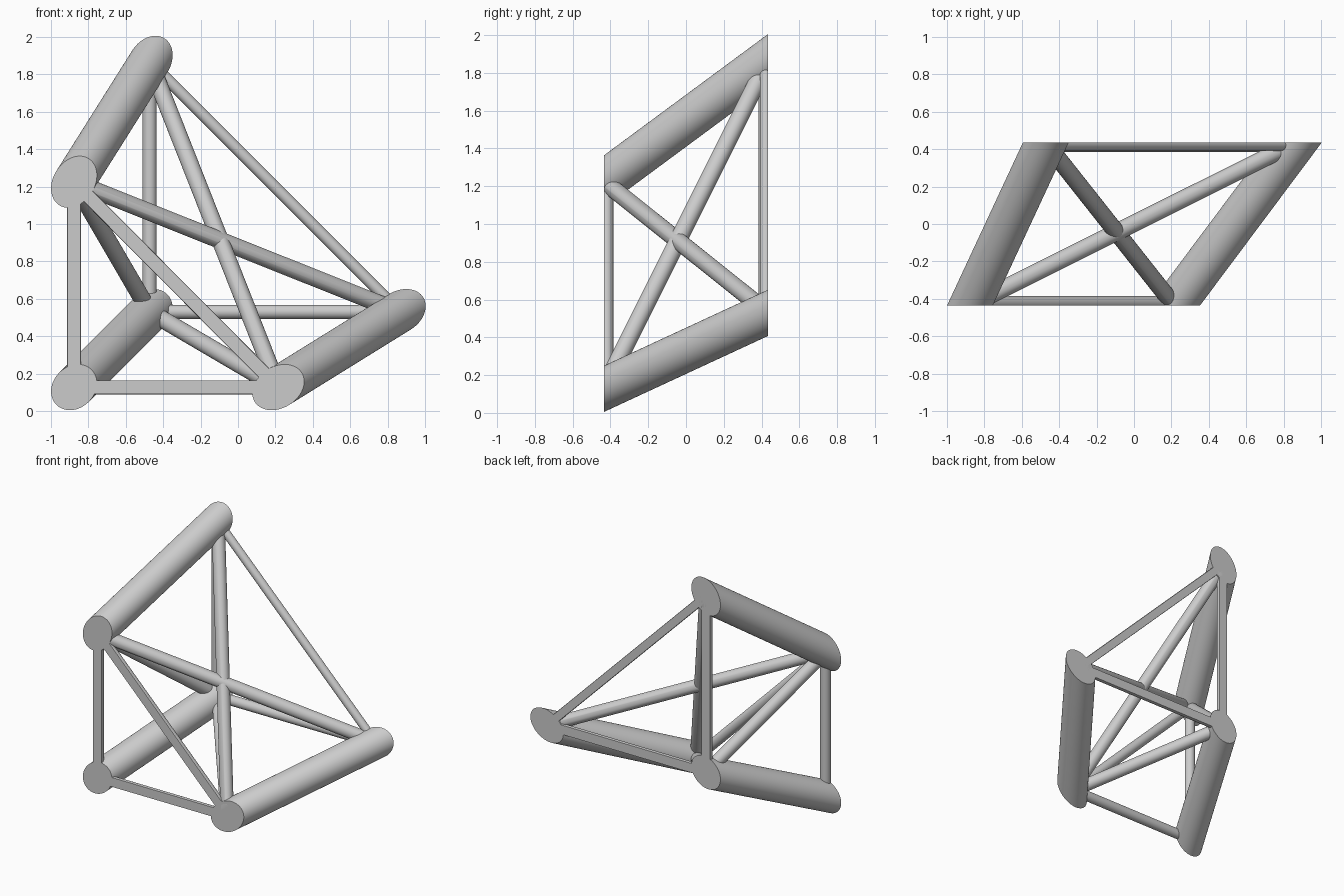
import bpy, bmesh, math
from mathutils import Vector

cube = bpy.data.objects.get("Cube")
if cube:
    bpy.data.objects.remove(cube, do_unlink=True)

grey = bpy.data.materials.new("plain grey")
grey.use_nodes = True
grey.diffuse_color = (0.6, 0.6, 0.6, 1)
grey.node_tree.nodes["Principled BSDF"].inputs["Base Color"].default_value = (0.6, 0.6, 0.6, 1)

HALF = 0.435           # the frame is sliced flat at y = -HALF and y = HALF
TUBE, BRACE, BAR, INSET = 0.111, 0.046, 0.0375, 0.0125


def rod(name, start, end, radius, extend=0.0, segments=48):
    """Round rod between two points, sliced flat by the front and back planes."""
    axis = (end - start).normalized()
    start, end = start - axis * extend, end + axis * extend
    bm = bmesh.new()
    bmesh.ops.create_cone(bm, cap_ends=True, segments=segments, radius1=radius,
                          radius2=radius, depth=(end - start).length)
    turn = Vector((0, 0, 1)).rotation_difference(axis)
    for v in bm.verts:
        v.co = turn @ v.co + (start + end) / 2
    for side in (-1, 1):
        geom = bm.verts[:] + bm.edges[:] + bm.faces[:]
        cut = bmesh.ops.bisect_plane(bm, geom=geom, plane_co=(0, side * HALF, 0),
                                     plane_no=(0, side, 0), clear_outer=True)
        rim = [e for e in cut["geom_cut"] if isinstance(e, bmesh.types.BMEdge)]
        if rim:
            bmesh.ops.holes_fill(bm, edges=rim, sides=0)
    bmesh.ops.recalc_face_normals(bm, faces=bm.faces[:])
    for f in bm.faces:
        f.smooth = True
    for e in bm.edges:
        e.smooth = e.calc_face_angle(math.pi) < math.radians(30)
    mesh = bpy.data.meshes.new(name)
    bm.to_mesh(mesh)
    bm.free()
    mesh.materials.append(grey)
    obj = bpy.data.objects.new(name, mesh)
    bpy.context.scene.collection.objects.link(obj)


# Corner nodes of the two triangular ends
front = {"corner": Vector((-0.877, -HALF, 0.127)),
         "top": Vector((-0.877, -HALF, 1.225)),
         "side": Vector((0.215, -HALF, 0.127))}
back = {"corner": Vector((-0.472, HALF, 0.53)),
        "top": Vector((-0.472, HALF, 1.868)),
        "side": Vector((0.865, HALF, 0.53))}

# Thick tubes joining the two ends
for key in front:
    rod(key + "_tube", front[key], back[key], TUBE, extend=0.3, segments=64)

# Thin bars lying in the sliced end planes
for label, nodes, inward in (("front", front, INSET), ("back", back, -INSET)):
    shift = Vector((0, inward, 0))
    for a, b in (("corner", "top"), ("corner", "side"), ("top", "side")):
        size = 0.031 if label == "back" and a == "top" else BAR
        rod(f"{label}_{a}_{b}_bar", nodes[a] + shift, nodes[b] + shift, size)

# Diagonal braces across the three long faces
for a, b in (("top", "corner"), ("side", "corner"), ("top", "side"), ("side", "top")):
    rod(f"{a}_to_{b}_brace", front[a], back[b], BRACE)
